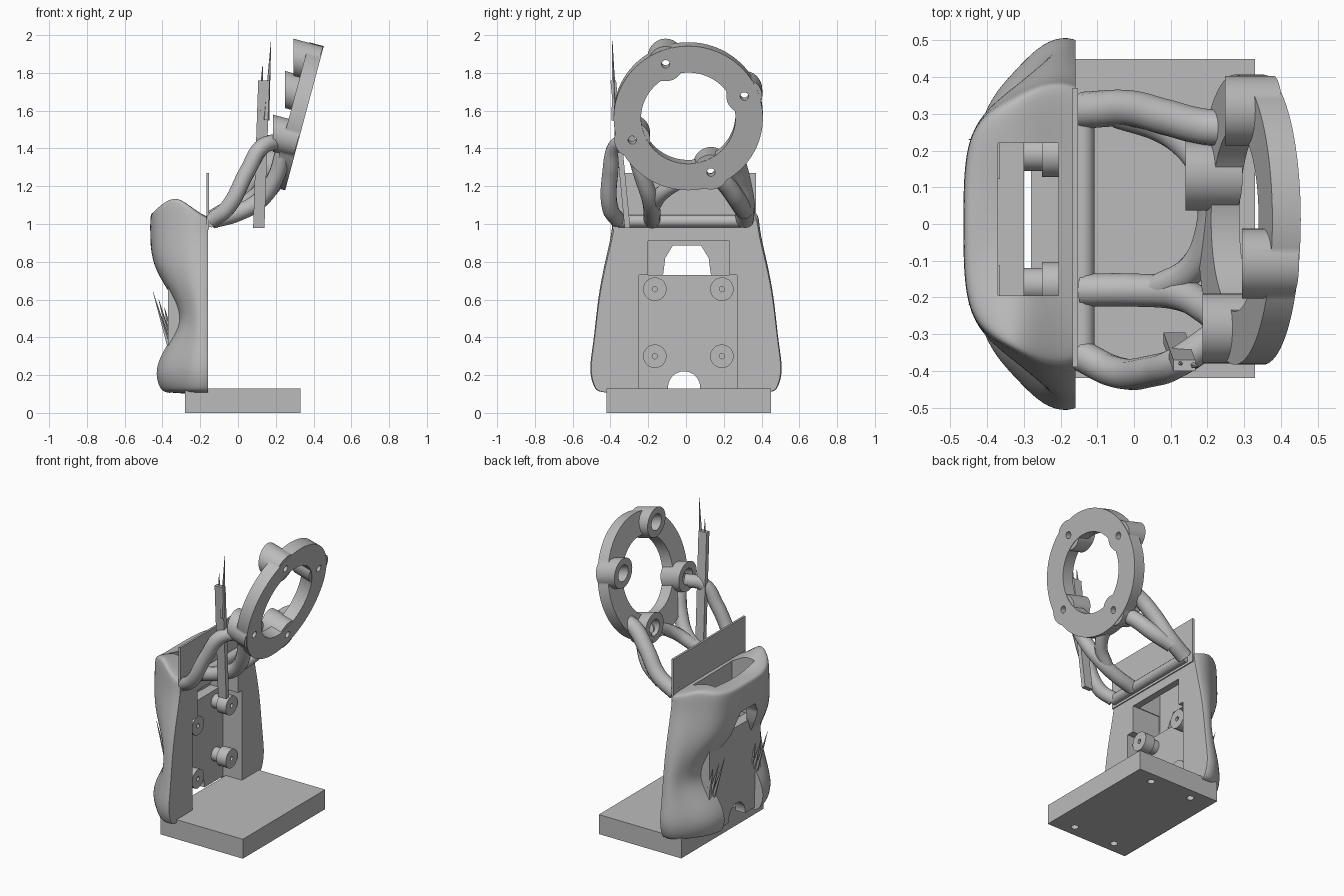
import bpy, bmesh, math
from mathutils import Matrix, Vector

cube = bpy.data.objects.get("Cube")
if cube:
    bpy.data.objects.remove(cube, do_unlink=True)

GREY = (0.5, 0.5, 0.5, 1)
grey = bpy.data.materials.new("grey_plastic")
grey.use_nodes = True
grey.diffuse_color = GREY
grey.node_tree.nodes["Principled BSDF"].inputs["Base Color"].default_value = GREY


def select(ob):
    bpy.ops.object.select_all(action="DESELECT")
    ob.select_set(True)
    bpy.context.view_layer.objects.active = ob


def add(name, bm):
    bmesh.ops.recalc_face_normals(bm, faces=bm.faces)
    me = bpy.data.meshes.new(name)
    bm.to_mesh(me)
    bm.free()
    me.materials.append(grey)
    ob = bpy.data.objects.new(name, me)
    bpy.context.collection.objects.link(ob)
    return ob


def box(name, x, y, z):
    bm = bmesh.new()
    bmesh.ops.create_cube(bm, size=1)
    for v in bm.verts:
        v.co = [a + (b - a) * (c + 0.5) for (a, b), c in zip((x, y, z), v.co)]
    return add(name, bm)


def prism(name, outline, x0, x1):
    """Extrude a y-z outline along x."""
    bm = bmesh.new()
    face = bm.faces.new([bm.verts.new((x0, y, z)) for y, z in outline])
    new = bmesh.ops.extrude_face_region(bm, geom=[face])["geom"]
    bmesh.ops.translate(bm, vec=(x1 - x0, 0, 0),
                        verts=[g for g in new if isinstance(g, bmesh.types.BMVert)])
    return add(name, bm)


def rod(name, r, z0, z1, frame, r2=None, sides=48):
    """Cylinder or cone between two heights of a local frame."""
    bm = bmesh.new()
    bmesh.ops.create_cone(bm, cap_ends=True, segments=sides, radius1=r,
                          radius2=r if r2 is None else r2, depth=z1 - z0,
                          matrix=frame @ Matrix.Translation((0, 0, (z0 + z1) / 2)))
    return add(name, bm)


def combine(ob, tool, operation="DIFFERENCE"):
    select(ob)
    mod = ob.modifiers.new("bool", "BOOLEAN")
    mod.operation, mod.solver, mod.object = operation, "EXACT", tool
    bpy.ops.object.modifier_apply(modifier=mod.name)
    bpy.data.objects.remove(tool, do_unlink=True)


def smooth(ob):
    select(ob)
    bpy.ops.object.shade_smooth_by_angle(angle=math.radians(35))


def spike(name, base, tip, r):
    base, tip = Vector(base), Vector(tip)
    turn = (tip - base).to_track_quat("Z", "Y").to_matrix().to_4x4()
    return rod(name, r, 0, (tip - base).length, Matrix.Translation(base) @ turn, 0.001, 5)


# Base plate with four blind holes underneath
base = box("base_plate", (-0.28, 0.33), (-0.42, 0.45), (0, 0.13))
for x in (-0.13, 0.18):
    for y in (-0.345, 0.375):
        combine(base, rod("cutter", 0.023, -0.1, 0.08, Matrix.Translation((x, y, 0)), sides=24))

# Organic housing: rows of height, back x, back half width, front half width
rows = [(0.10, -0.38, 0.24, 0.45), (0.12, -0.42, 0.28, 0.49), (0.22, -0.45, 0.30, 0.52),
        (0.34, -0.40, 0.30, 0.50), (0.48, -0.29, 0.32, 0.48), (0.62, -0.35, 0.31, 0.465),
        (0.78, -0.46, 0.28, 0.435), (0.95, -0.465, 0.27, 0.39), (1.05, -0.465, 0.27, 0.385),
        (1.07, -0.45, 0.25, 0.36)]
bm = bmesh.new()
loops = []
for z, back, wb, wf in rows:
    top = z > 1
    half = [(-0.04, wf - 0.05, -0.06), (-0.21, wf + 0.025, -0.02),
            ((back - 0.2) / 2, (wb + wf) / 2 + 0.02, 0.05), (back, wb, 0)]
    # the raised shoulder is taller on the right side
    pts = half + [(back, 0, 0)] + [(x, -y, max(d, d * 2.5)) for x, y, d in reversed(half)]
    loops.append([bm.verts.new((x, y, z + (d if top else 0))) for x, y, d in pts])
for a, b in zip(loops, loops[1:]):
    for i in range(len(a)):
        j = (i + 1) % len(a)
        bm.faces.new((a[i], a[j], b[j], b[i]))
bm.faces.new(loops[0])
bm.faces.new(loops[-1])
housing = add("housing", bm)
select(housing)
sub = housing.modifiers.new("round", "SUBSURF")
sub.levels = 3
bpy.ops.object.modifier_apply(modifier=sub.name)

# Flat mounting face, pocket, window, top shaft and rear archway
arch = [(-0.19, 0.05), (-0.21, 0.5), (-0.16, 0.64), (-0.12, 0.74), (-0.11, 0.82), (-0.07, 0.885),
        (0.08, 0.885), (0.12, 0.82), (0.13, 0.74), (0.17, 0.64), (0.22, 0.5), (0.2, 0.05)]
combine(housing, box("cutter", (-0.16, 0.3), (-1, 1), (-0.1, 1.5)))
combine(housing, box("cutter", (-0.36, 0), (-0.25, 0.27), (0.05, 0.73)))
combine(housing, box("cutter", (-0.365, 0.01), (-0.2, 0.23), (0.7, 0.91)))
combine(housing, box("cutter", (-0.37, -0.205), (-0.195, 0.22), (0.8, 1.4)))
combine(housing, prism("cutter", arch, -0.7, -0.34))
smooth(housing)

# Recessed plate with bottom arch, and four standoffs
plate = box("recessed_plate", (-0.37, -0.3), (-0.26, 0.28), (0.12, 0.73))
to_x = Matrix.Rotation(math.pi / 2, 4, "Y")
combine(plate, rod("cutter", 0.085, -0.6, 0, Matrix.Translation((0, -0.01, 0.135)) @ to_x))
for y in (-0.165, 0.19):
    for z in (0.3, 0.655):
        at = Matrix.Translation((0, y, z)) @ to_x
        standoff = rod("standoff", 0.045, -0.32, -0.24, at)
        combine(standoff, rod("head", 0.062, -0.25, -0.18, at), "UNION")
        combine(standoff, rod("cutter", 0.014, -0.24, -0.1, at, sides=16))
        smooth(standoff)

# Thin upright panel above the mounting face
box("upright_panel", (-0.167, -0.153), (-0.39, 0.37), (0.97, 1.27))

# Tilted ring with four bosses cut off upright at the rear, each counterbored
tilt = Matrix.Translation((0.352, 0.012, 1.56)) @ Matrix.Rotation(math.radians(105), 4, "Y")
ring = rod("mounting_ring", 0.395, -0.08, 0, tilt, sides=96)
combine(ring, rod("cutter", 0.25, -0.3, 0.1, tilt, sides=96))
spots = [tilt @ Matrix.Rotation(math.radians(22 + 90 * i), 4, "Z")
         @ Matrix.Translation((0.32, 0, 0)) for i in range(4)]
for spot in spots:
    boss = rod("boss", 0.095, -0.25, -0.004, spot)
    rear = spot.translation.x - 0.135
    combine(boss, box("cutter", (rear - 1, rear), (-1, 1), (0, 3)))
    combine(ring, boss, "UNION")
for spot in spots:
    combine(ring, rod("cutter", 0.022, -0.3, 0.1, spot, sides=24))
    combine(ring, rod("cutter", 0.052, -0.3, -0.06, spot, sides=32))
smooth(ring)


# Curved support arms, their branches and the crossbar joining their feet
def arm(name, points, r):
    cu = bpy.data.curves.new(name, "CURVE")
    cu.dimensions, cu.bevel_depth, cu.bevel_resolution = "3D", r, 4
    cu.use_fill_caps = True
    sp = cu.splines.new("BEZIER")
    sp.bezier_points.add(len(points) - 1)
    for bp, p in zip(sp.bezier_points, points):
        bp.co = p
        bp.handle_left_type = bp.handle_right_type = "AUTO"
    cu.materials.append(grey)
    ob = bpy.data.objects.new(name, cu)
    bpy.context.collection.objects.link(ob)
    select(ob)
    bpy.ops.object.convert(target="MESH")
    smooth(bpy.context.object)


arm("outer_arm", [(-0.14, -0.36, 1.02), (-0.06, -0.4, 1.08), (0.05, -0.4, 1.28),
                  (0.13, -0.37, 1.41), (0.23, -0.3, 1.44)], 0.043)
arm("middle_arm", [(-0.14, -0.18, 1.02), (0, -0.18, 1.06), (0.12, -0.19, 1.13),
                   (0.2, -0.23, 1.25), (0.24, -0.27, 1.38)], 0.045)
arm("middle_branch", [(0.06, -0.18, 1.09), (0.16, -0.12, 1.17), (0.21, 0, 1.24),
                      (0.21, 0.1, 1.27)], 0.04)
arm("far_arm", [(-0.14, 0.31, 1.02), (-0.02, 0.315, 1.1), (0.09, 0.29, 1.24),
                (0.19, 0.265, 1.34), (0.26, 0.26, 1.37)], 0.05)
arm("far_branch", [(-0.04, 0.31, 1.07), (0.08, 0.27, 1.13), (0.15, 0.22, 1.2),
                   (0.2, 0.16, 1.26)], 0.05)
arm("crossbar", [(-0.14, -0.36, 1.015), (-0.14, 0, 1.015), (-0.14, 0.32, 1.015)], 0.033)

# Leaning bar with a splintered tip
bar = box("leaning_bar", (0.08, 0.14), (-0.325, -0.295), (0.98, 1.76))
for v in bar.data.vertices:
    lean = (v.co.z - 0.98) / 0.78
    v.co.x += 0.027 * lean
    v.co.y -= 0.075 * lean
spike("bar_splinter", (0.15, -0.38, 1.55), (0.175, -0.39, 1.97), 0.016)
spike("bar_splinter", (0.12, -0.37, 1.6), (0.13, -0.385, 1.84), 0.016)

# Rough splinters on the rear of both legs
for y in (-0.22, 0.23):
    for i in range(3):
        spike("leg_splinter", (-0.36, y + 0.02 * i, 0.34 + 0.04 * i),
              (-0.45 + 0.03 * i, y + 0.02 * i, 0.64 - 0.04 * i), 0.014)
